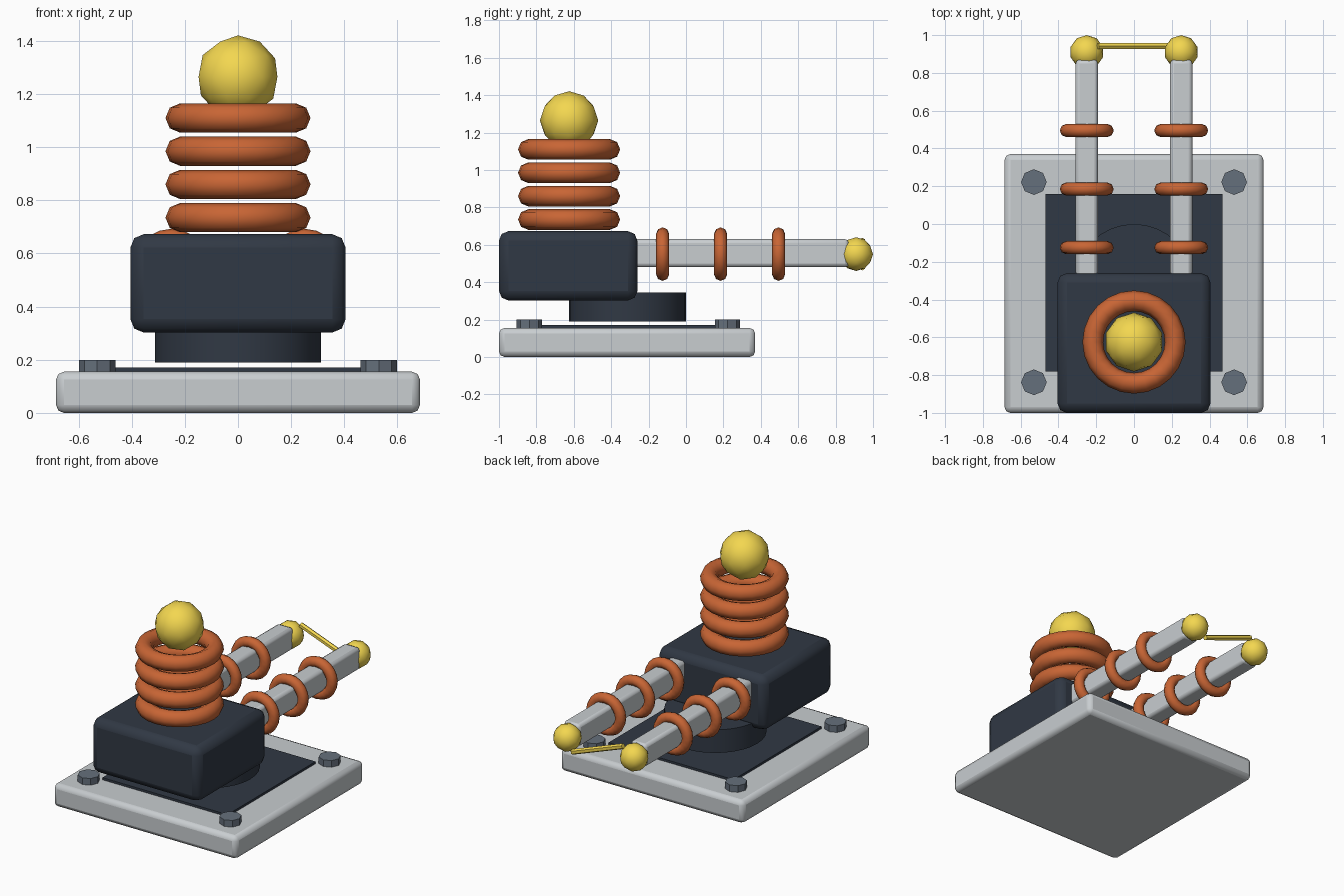
import bpy
from math import pi, radians
from mathutils import Vector

if "Cube" in bpy.data.objects:
    bpy.data.objects.remove(bpy.data.objects["Cube"])


def material(name, rgb):
    m = bpy.data.materials.new(name)
    m.diffuse_color = (*rgb, 1)
    m.use_nodes = True
    m.node_tree.nodes["Principled BSDF"].inputs["Base Color"].default_value = m.diffuse_color
    return m


LIGHT = material("light_metal", (0.58, 0.61, 0.63))
DARK = material("dark_housing", (0.03, 0.04, 0.058))
COPPER = material("copper", (0.58, 0.13, 0.035))
YELLOW = material("yellow_glow", (0.9, 0.68, 0.08))
STEEL = material("bolt_steel", (0.13, 0.16, 0.2))


def finish(name, mat, angle=35):
    ob = bpy.context.object
    ob.name = name
    ob.data.materials.append(mat)
    bpy.ops.object.shade_smooth_by_angle(angle=radians(angle))
    return ob


def box(name, loc, size, mat, bevel=0.0):
    bpy.ops.mesh.primitive_cube_add(size=1, location=loc)
    bpy.context.object.scale = size
    bpy.ops.object.transform_apply(location=False, rotation=False, scale=True)
    ob = finish(name, mat)
    if bevel:
        b = ob.modifiers.new("bevel", 'BEVEL')
        b.width, b.segments = bevel, 2
    return ob


def cylinder(name, loc, r, h, mat, sides, rot=(0, 0, 0)):
    bpy.ops.mesh.primitive_cylinder_add(vertices=sides, radius=r, depth=h,
                                        location=loc, rotation=rot)
    return finish(name, mat)


def ring(name, loc, major, minor, sides, rot=(0, 0, 0)):
    bpy.ops.mesh.primitive_torus_add(major_radius=major, minor_radius=minor,
                                     major_segments=sides, minor_segments=8,
                                     location=loc, rotation=rot)
    return finish(name, COPPER, 60)


def ball(name, loc, r):
    bpy.ops.mesh.primitive_ico_sphere_add(subdivisions=2, radius=r, location=loc)
    return finish(name, YELLOW, 60)


# base plate, inset panel and corner bolts
box("base_plate", (0, -0.315, 0.0775), (1.37, 1.37, 0.155), LIGHT, 0.03)
box("base_panel", (0, -0.31, 0.155), (0.935, 0.94, 0.03), DARK)
for x in (-0.53, 0.53):
    for y in (-0.838, 0.222):
        cylinder("base_bolt", (x, y, 0.17), 0.068, 0.06, STEEL, 8)

# turntable and main housing
cylinder("turntable", (0, -0.313, 0.268), 0.313, 0.156, DARK, 32)
box("housing", (0, -0.63, 0.4875), (0.81, 0.74, 0.37), DARK, 0.05)

# upright coil with a ball on top
for i in range(4):
    ring("upright_coil", (0, -0.625, 0.735 + 0.125 * i), 0.218, 0.055, 24)
ball("top_ball", (0, -0.625, 1.265), 0.156)

# paired arms, each with three rings and a tip ball
for x in (-0.25, 0.25):
    box("arm", (x, 0.275, 0.555), (0.117, 1.19, 0.15), LIGHT, 0.02)
    for y in (-0.125, 0.185, 0.495):
        ring("arm_coil", (x, y, 0.55), 0.108, 0.035, 20, (pi / 2, 0, 0))
    ball("arm_tip", (x, 0.91, 0.55), 0.09)

# slanted spark rod between the tips
a, b = Vector((-0.19, 0.942, 0.62)), Vector((0.19, 0.942, 0.48))
cylinder("spark_rod", (a + b) / 2, 0.018, (b - a).length, YELLOW, 6,
         (b - a).to_track_quat('Z', 'Y').to_euler())
